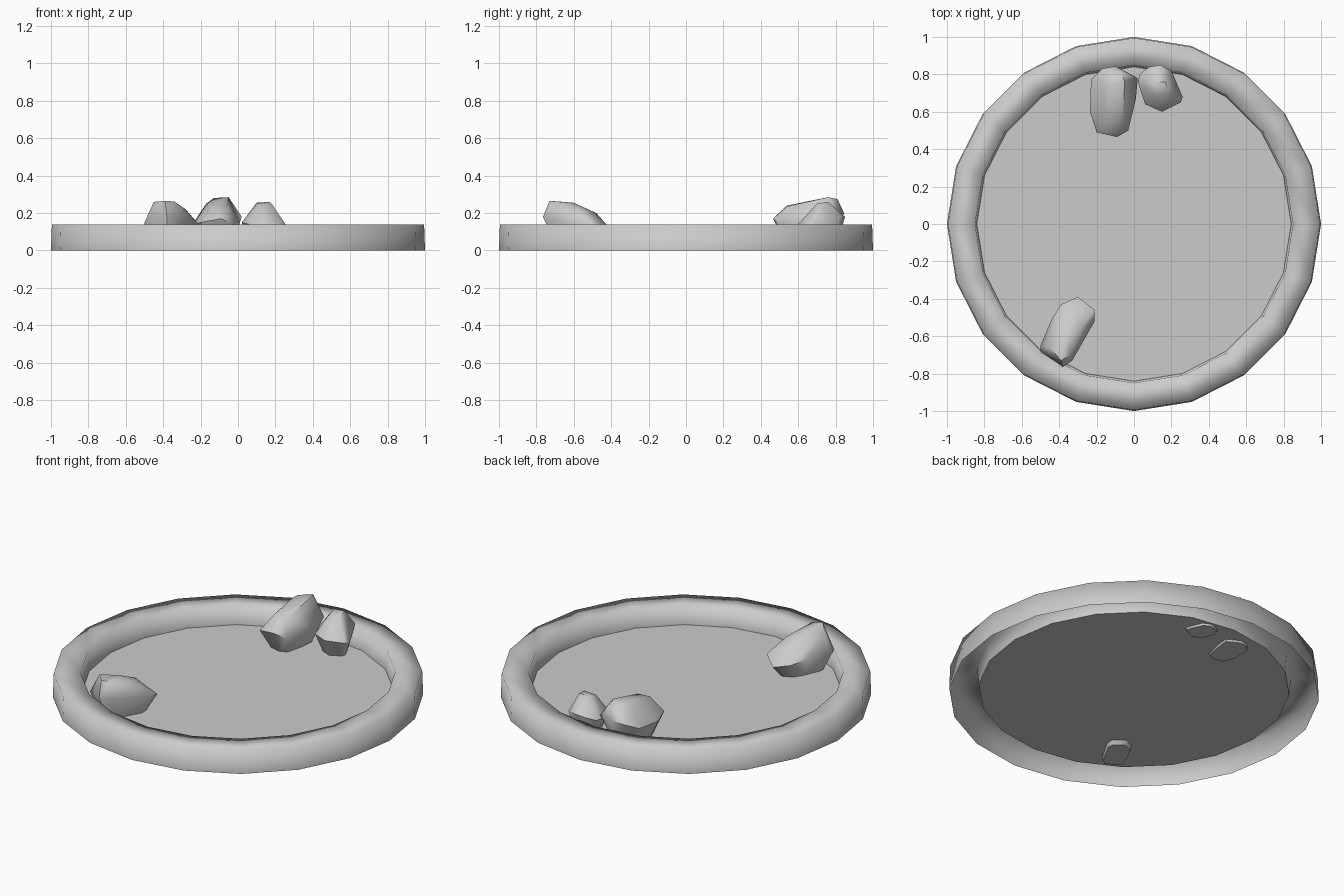
import bpy, bmesh, math

if "Cube" in bpy.data.objects:
    bpy.data.objects.remove(bpy.data.objects["Cube"])

SIDES = 20


def finish(name, bm, smooth_angle):
    bmesh.ops.recalc_face_normals(bm, faces=bm.faces)
    me = bpy.data.meshes.new(name)
    bm.to_mesh(me)
    bm.free()
    ob = bpy.data.objects.new(name, me)
    bpy.context.collection.objects.link(ob)
    bpy.ops.object.select_all(action='DESELECT')
    ob.select_set(True)
    bpy.context.view_layer.objects.active = ob
    bpy.ops.object.shade_smooth_by_angle(angle=math.radians(smooth_angle))
    return ob


def ring(bm, r, z):
    return [bm.verts.new((r * math.cos(math.tau * i / SIDES),
                          r * math.sin(math.tau * i / SIDES), z)) for i in range(SIDES)]


# Rim: hollow channel, open underneath
bm = bmesh.new()
loops = [ring(bm, r, z) for r, z in [(1, 0), (0.995, 0.14), (0.85, 0.14), (0.84, 0.032)]]
for a, b in zip(loops, loops[1:]):
    for i in range(SIDES):
        j = (i + 1) % SIDES
        bm.faces.new((a[i], a[j], b[j], b[i]))
finish("pool_rim", bm, 100)

# Floor / water disc
bm = bmesh.new()
face = bm.faces.new(ring(bm, 0.84, 0.032))
finish("pool_floor", bm, 30)


# Rocks: hull around a widest outline, a shrunken base and a few crown points
def rock(name, outline, crown, base_z):
    n = len(outline)
    cx = sum(p[0] for p in outline) / n
    cy = sum(p[1] for p in outline) / n
    base = [(cx + (x - cx) * 0.6, cy + (y - cy) * 0.6, base_z) for x, y, z in outline]
    bm = bmesh.new()
    for p in outline + crown + base:
        bm.verts.new(p)
    res = bmesh.ops.convex_hull(bm, input=bm.verts)
    junk = {g for g in res["geom_interior"] + res["geom_unused"]
            if isinstance(g, bmesh.types.BMVert)}
    bmesh.ops.delete(bm, geom=list(junk), context='VERTS')
    finish(name, bm, 50)


rock("large_rock",
     [(-.10, .845, .20), (.02, .78, .18), (.01, .67, .15), (-.03, .50, .14), (-.09, .465, .17),
      (-.20, .49, .15), (-.235, .60, .14), (-.23, .77, .16), (-.17, .83, .19)],
     [(-.14, .54, .24), (-.06, .54, .235), (-.10, .64, .258), (-.13, .75, .28),
      (-.05, .76, .285), (-.07, .81, .275), (-.17, .74, .25)], 0.02)
rock("small_rock",
     [(.03, .80, .15), (.08, .84, .17), (.14, .85, .18), (.20, .82, .17), (.26, .68, .13),
      (.25, .65, .13), (.15, .60, .14), (.06, .64, .14), (.02, .76, .15)],
     [(.10, .76, .255), (.17, .76, .26), (.18, .70, .25), (.11, .69, .24)], 0.02)
rock("front_rock",
     [(-.50, -.65, .14), (-.50, -.68, .15), (-.38, -.765, .18), (-.33, -.73, .17),
      (-.21, -.52, .14), (-.21, -.46, .13), (-.30, -.39, .10), (-.39, -.43, .12), (-.44, -.51, .14)],
     [(-.45, -.66, .26), (-.39, -.73, .265), (-.34, -.70, .262), (-.36, -.60, .255),
      (-.28, -.55, .22), (-.34, -.48, .20)], 0.01)
